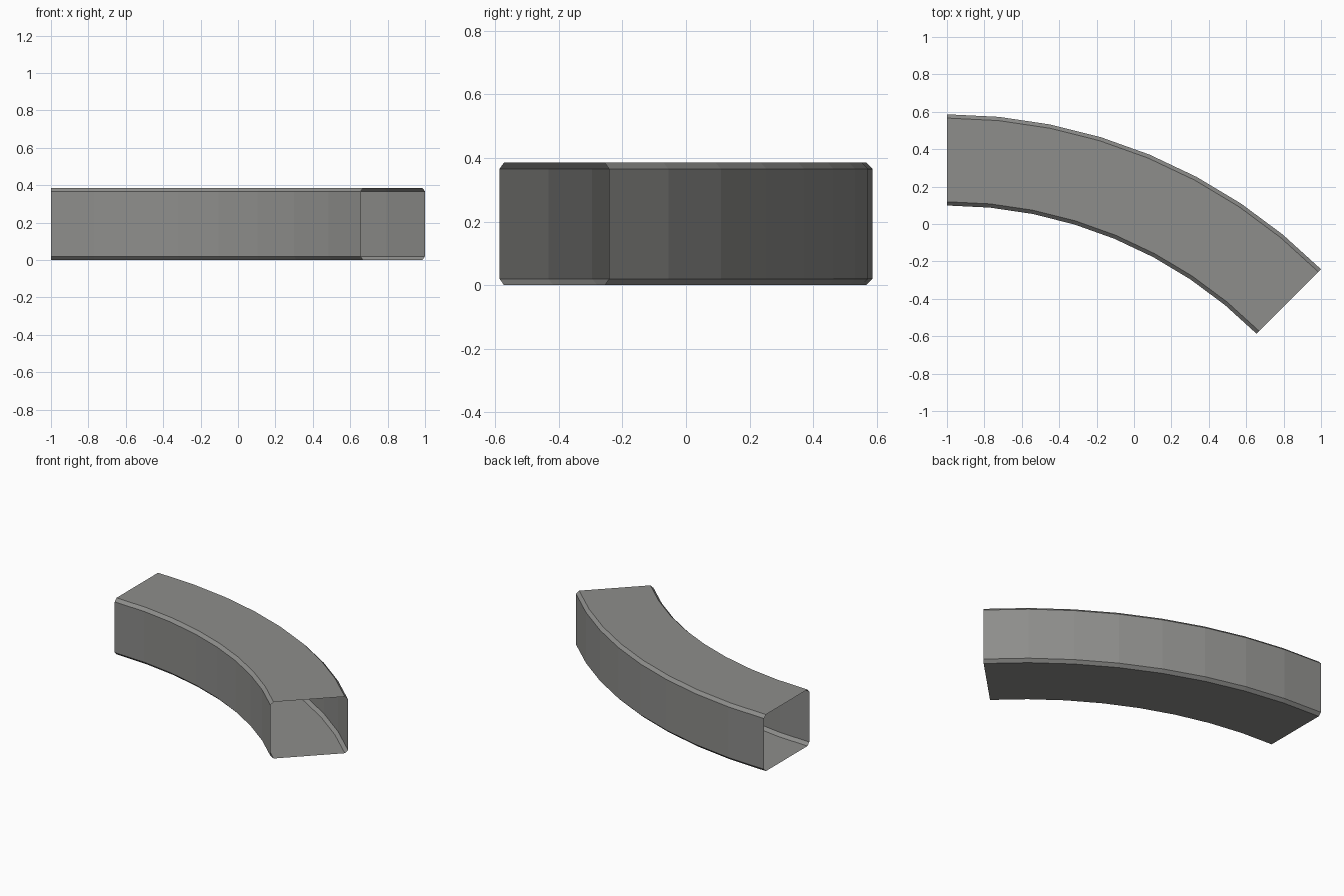
import bpy
import bmesh
from math import pi, sqrt
from mathutils import Vector

cube = bpy.data.objects.get("Cube")
if cube:
    bpy.data.objects.remove(cube, do_unlink=True)

# Dimensions of the curved duct
OUTER = 2 * sqrt(2)
INNER = 2.341
HEIGHT = 0.386
CHAMFER = 0.02
SEGMENTS = 8
CENTRE = Vector((-1, -2.242, 0))

# Plain grey material
grey = bpy.data.materials.new("warm_grey")
grey.use_nodes = True
colour = (0.27, 0.27, 0.26, 1)
grey.diffuse_color = colour
bsdf = next(n for n in grey.node_tree.nodes if n.type == 'BSDF_PRINCIPLED')
bsdf.inputs["Base Color"].default_value = colour

# Chamfered rectangular section, as (radius, height) pairs
c = CHAMFER
section = [(INNER + c, 0), (OUTER - c, 0), (OUTER, c), (OUTER, HEIGHT - c),
           (OUTER - c, HEIGHT), (INNER + c, HEIGHT), (INNER, HEIGHT - c), (INNER, c)]

# Sweep the open section through an eighth of a turn, leaving both ends open
bm = bmesh.new()
ring = [bm.verts.new(CENTRE + Vector((0, r, z))) for r, z in section]
edges = [bm.edges.new((ring[i], ring[(i + 1) % len(ring)])) for i in range(len(ring))]
bmesh.ops.spin(bm, geom=ring + edges, cent=CENTRE, axis=(0, 0, 1),
               angle=-pi / 4, steps=SEGMENTS, use_duplicate=False)
bm.normal_update()

# Face the shell outwards: the highest face must point up
top = max(bm.faces, key=lambda f: f.calc_center_median().z)
if top.normal.z < 0:
    bmesh.ops.reverse_faces(bm, faces=bm.faces[:])

mesh = bpy.data.meshes.new("curved_duct")
bm.to_mesh(mesh)
bm.free()
mesh.materials.append(grey)
duct = bpy.data.objects.new("curved_duct", mesh)
bpy.context.collection.objects.link(duct)
